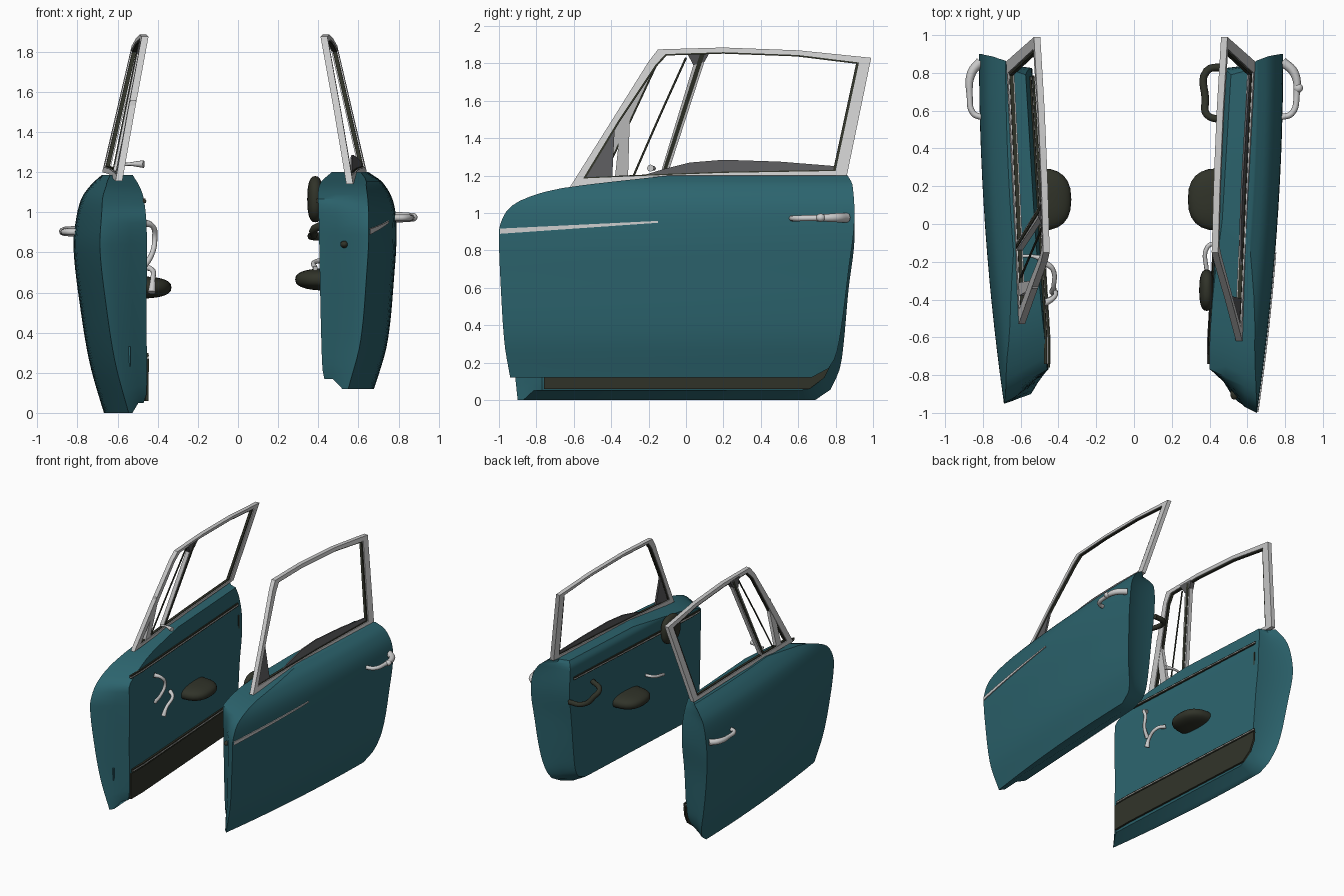
import bpy, bmesh, math
from mathutils import Vector

if "Cube" in bpy.data.objects:
    bpy.data.objects.remove(bpy.data.objects["Cube"])


def material(name, rgb):
    m = bpy.data.materials.new(name)
    m.diffuse_color = (*rgb, 1)
    m.use_nodes = True
    m.node_tree.nodes["Principled BSDF"].inputs["Base Color"].default_value = m.diffuse_color
    return m


TEAL = material("teal paint", (0.025, 0.127, 0.155))
CHROME = material("light metal", (0.6, 0.6, 0.6))
DARK = material("dark olive trim", (0.03, 0.033, 0.022))
GREY = material("dark grey", (0.1, 0.1, 0.105))


def finish(name, bm, mat, angle=35):
    bmesh.ops.recalc_face_normals(bm, faces=bm.faces)
    me = bpy.data.meshes.new(name)
    bm.to_mesh(me)
    bm.free()
    me.materials.append(mat)
    ob = bpy.data.objects.new(name, me)
    bpy.context.collection.objects.link(ob)
    bpy.ops.object.select_all(action='DESELECT')
    ob.select_set(True)
    bpy.context.view_layer.objects.active = ob
    bpy.ops.object.shade_smooth_by_angle(angle=math.radians(angle))


def interp(tab, z):
    # smooth curve through (z, value) pairs
    z = min(max(z, tab[0][0]), tab[-1][0])
    n = len(tab)
    i = next(k for k in range(n - 1) if z <= tab[k + 1][0])

    def slope(k):
        a, b = tab[max(k - 1, 0)], tab[min(k + 1, n - 1)]
        return (b[1] - a[1]) / (b[0] - a[0])
    h = tab[i + 1][0] - tab[i][0]
    t = (z - tab[i][0]) / h
    return ((2*t**3 - 3*t*t + 1) * tab[i][1] + (t**3 - 2*t*t + t) * h * slope(i)
            + (3*t*t - 2*t**3) * tab[i + 1][1] + (t**3 - t*t) * h * slope(i + 1))


def box(name, x, y, z, mat):
    bm = bmesh.new()
    bmesh.ops.create_cube(bm, size=1)
    for v in bm.verts:
        v.co = Vector([(r[0] + r[1]) / 2 + c * (r[1] - r[0]) for c, r in zip(v.co, (x, y, z))])
    finish(name, bm, mat)


def blob(name, c, r, mat, p=1.0):
    bm = bmesh.new()
    bmesh.ops.create_uvsphere(bm, u_segments=24, v_segments=14, radius=1)
    for v in bm.verts:
        v.co = Vector([c[i] + r[i] * math.copysign(abs(v.co[i]) ** p, v.co[i]) for i in range(3)])
    finish(name, bm, mat, 60)


def tube(name, pts, rad, mat, taper=None):
    cu = bpy.data.curves.new(name, 'CURVE')
    cu.dimensions = '3D'
    cu.bevel_depth = rad
    cu.bevel_resolution = 2
    cu.use_fill_caps = True
    cu.resolution_u = 5
    sp = cu.splines.new('BEZIER')
    sp.bezier_points.add(len(pts) - 1)
    for i, (b, p) in enumerate(zip(sp.bezier_points, pts)):
        b.co = p
        b.handle_left_type = b.handle_right_type = 'AUTO'
        b.radius = taper[i] if taper else 1
    cu.materials.append(mat)
    ob = bpy.data.objects.new(name, cu)
    bpy.context.collection.objects.link(ob)
    bpy.ops.object.select_all(action='DESELECT')
    ob.select_set(True)
    bpy.context.view_layer.objects.active = ob
    bpy.ops.object.convert(target='MESH')


def plate(name, pts, xf, half, mat):
    # flat polygon in y,z laid on the leaning surface xf(y, z)
    bm = bmesh.new()
    a = [bm.verts.new((xf(y, z) - half, y, z)) for y, z in pts]
    b = [bm.verts.new((xf(y, z) + half, y, z)) for y, z in pts]
    bm.faces.new(a)
    bm.faces.new(b)
    for i in range(len(a)):
        j = (i + 1) % len(a)
        bm.faces.new((a[i], a[j], b[j], b[i]))
    finish(name, bm, mat)


def ring(name, outer, inner, xf, half, mat):
    bm = bmesh.new()
    loops = [[bm.verts.new((xf(y, z) + s * half, y, z)) for y, z in L]
             for L, s in ((outer, 1), (inner, 1), (inner, -1), (outer, -1))]
    n = len(outer)
    for k in range(4):
        p, q = loops[k], loops[(k + 1) % 4]
        for i in range(n):
            j = (i + 1) % n
            bm.faces.new((p[i], p[j], q[j], q[i]))
    finish(name, bm, mat)


def skin_x(D, y, z):
    return interp(D["out"], z) - 0.0385 * (0.9 - y) ** 2


def inner_x(D, y, z):
    return interp(D["inn"], z) + 0.06 * max(0, y + 0.6)


def lean_x(D, y, z):
    return D["s"] * (D["lean"] + 0.055 * y - (0.215 + 0.03 * y) * (z - 1.17))


def door_body(D):
    # plan sections stacked from sill to beltline
    bm = bmesh.new()
    z0, z1 = D["out"][0][0], D["out"][-1][0]
    rows = []
    for k in range(33):
        z = z0 + (z1 - z0) * (1 - (1 - k / 32) ** 1.5)
        yf, yr = interp(D["front"], z), interp(D["rear"], z)
        yi, yb = max(-0.77, yf + 0.12), yr - 0.075
        xi, xb = inner_x(D, yi, z), inner_x(D, yb, z)
        xo, xr = skin_x(D, yf, z), skin_x(D, yr, z)
        up = 0.05 * max(0, 1 - (z - z0) / 0.2)  # inner box sits above the skin lip
        pts = [(xi, yi, up), (xi + 0.35 * (xo - xi), yi + 0.35 * (yf - yi), up),
               (xi + 0.75 * (xo - xi), yf + 0.03, 0)]
        pts += [(skin_x(D, y, z), y, 0) for y in (yf + (yr - yf) * i / 14 for i in range(15))]
        pts += [(xr - 0.45 * (xr - xb), yr - 0.055, 0), (xb, yb, up)]
        rows.append([bm.verts.new((D["s"] * x, y, z + d)) for x, y, d in pts])
    n = len(rows[0])
    for a, b in zip(rows, rows[1:]):
        for i in range(n):
            j = (i + 1) % n
            bm.faces.new((a[i], a[j], b[j], b[i]))
    bm.faces.new(rows[0])
    bm.faces.new(rows[-1])
    finish(D["n"] + "_door_body", bm, TEAL)


RIGHT = dict(n="right", s=1, sill=0.12, lean=0.585, rest=0.665, grip=0.975, reach=0.085,
    out=[(.12, .68), (.35, .745), (.7, .78), (.9, .79), (1.05, .775), (1.15, .72), (1.2, .65)],
    front=[(.12, -.94), (.3, -.97), (.6, -.99), (.88, -1), (.95, -.99), (1.04, -.93), (1.1, -.8), (1.14, -.62), (1.2, -.1)],
    rear=[(.12, .67), (.15, .74), (.21, .79), (.35, .825), (.7, .87), (.95, .9), (1.15, .89), (1.2, .865)],
    inn=[(.12, .43), (.2, .42), (.95, .403), (1.15, .403), (1.2, .43)],
    outer=[(-.62, 1.14), (-.4, 1.49), (-.2, 1.81), (-.15, 1.875), (.2, 1.885), (.6, 1.87), (.99, 1.83), (.86, 1.2), (.2, 1.19), (-.2, 1.17)],
    inner=[(-.55, 1.185), (-.365, 1.49), (-.165, 1.79), (-.11, 1.85), (.2, 1.86), (.6, 1.845), (.925, 1.805), (.8, 1.225), (.2, 1.215), (-.2, 1.2)])
LEFT = dict(n="left", s=-1, sill=0.0, lean=0.62, rest=0.625, grip=0.905, reach=0.065,
    out=[(0, .67), (.25, .74), (.55, .79), (.82, .82), (.95, .81), (1.07, .78), (1.14, .73), (1.185, .68)],
    front=[(0, -.9), (.2, -.92), (.5, -.94), (.82, -.95), (.9, -.94), (1, -.88), (1.07, -.75), (1.13, -.55), (1.185, -.15)],
    rear=[(0, .69), (.03, .75), (.1, .795), (.2, .83), (.6, .87), (.85, .9), (1.1, .89), (1.185, .865)],
    inn=[(0, .47), (.06, .456), (.5, .456), (.96, .457), (1.185, .49)],
    outer=[(-.53, 1.155)] + [(-.36, 1.5)] + RIGHT["outer"][2:],
    inner=[(-.45, 1.19), (-.3, 1.5)] + RIGHT["inner"][2:])

for D in (RIGHT, LEFT):
    s, n, z0 = D["s"], D["n"], D["sill"]

    def lean(y, z):
        return lean_x(D, y, z)

    def inside(y, z):
        return s * (inner_x(D, y, z) - 0.002)

    door_body(D)
    ring(n + "_window_frame", D["outer"], D["inner"], lean, 0.017, CHROME)
    # dark rubber seal along the inner edge of the frame
    c = (0.2, 1.5)
    seal = [tuple(v + 0.022 * (m - v) for v, m in zip(p, c)) for p in D["inner"]]
    ring(n + "_window_seal", D["inner"], seal, lean, 0.01, DARK)
    # waist strip, and kick panel on the left door only
    strips = [("waist", 1.045, -.6, .78)]
    if D is LEFT:
        plate("left_kick_panel", [(-.76, .06), (-.6, .06), (.66, .06), (.74, .12), (.78, .2),
                                  (.785, .27), (-.6, .27), (-.76, .27)], inside, 0.008, DARK)
        strips.append(("kick", 0.275, -.6, .785))
    for tag, z, y0, y1 in strips:
        for part, dz, w, half, mat in (("strip", 0, .024, .007, DARK), ("bead", .008, .006, .01, CHROME)):
            plate(f"{n}_{tag}_{part}", [(-.74, z + dz), (y0, z + dz), (y1, z + dz), (y1, z + dz + w),
                                        (y0, z + dz + w), (-.74, z + dz + w)], inside, half, mat)
    # arm rest
    blob(n + "_arm_rest", (inside(0.13, D["rest"]), 0.13, D["rest"]), (0.165, 0.165, 0.055), DARK, 0.8)
    # outside handle
    g, r, hx = D["grip"], D["reach"], skin_x(D, 0.7, D["grip"]) - 0.01
    tube(n + "_outer_handle", [(s * (hx + a * r), y, g + b) for a, y, b in
         ((0, .565, -.003), (.7, .585, -.003), (1, .68, -.002), (.85, .8, 0), (.1, .86, 0))],
         0.02, CHROME, (.8, .8, .8, 1.2, 1.3))

# right door: glass edge, corner plate, side moulding, grip, crank, dark cushion, edge stop
rl = lambda y, z: lean_x(RIGHT, y, z)
plate("right_lowered_glass", [(-.3, 1.18), (-.12, 1.235), (.02, 1.27), (.2, 1.285), (.5, 1.275),
                              (.81, 1.25), (.81, 1.19)], rl, 0.005, GREY)
plate("right_corner_plate", [(-.58, 1.165), (-.38, 1.48), (-.395, 1.18)], rl, 0.008, GREY)
bm = bmesh.new()
prev = None
for i in range(19):
    y = -0.995 + 0.845 * i / 18
    zc, w = 0.903 + 0.05 * i / 18, 0.014 - 0.009 * i / 18
    cur = [bm.verts.new((skin_x(RIGHT, y, zc + d) + e, y, zc + d))
           for d, e in ((-w, -.003), (-w, .007), (w, .007), (w, -.003))]
    if prev:
        for k in range(3):
            bm.faces.new((prev[k], cur[k], cur[k + 1], prev[k + 1]))
    prev = cur
finish("right_side_moulding", bm, CHROME)
blob("right_handle_button", (.87, .72, .975), (.025, .025, .022), CHROME)
tube("right_pull_grip", [(.49, .83, .88), (.385, .81, .88), (.378, .66, .89), (.385, .58, .92), (.47, .55, .95)], 0.02, DARK)
tube("right_inner_crank", [(.44, -.1, .76), (.39, -.12, .755), (.385, -.26, .72)], 0.012, CHROME)
blob("right_dark_cushion", (.385, -.35, 1.065), (.04, .11, .115), DARK, 0.8)
blob("right_edge_stop", (.53, -.9, .84), (.02, .03, .018), DARK)

# left door: quarter window bars, latch, inner handles, hinge and lock slot
ll = lambda y, z: lean_x(LEFT, y, z)
plate("left_vent_post", [(-.38, 1.19), (-.31, 1.19), (-.3, 1.52), (-.34, 1.56)], ll, 0.014, CHROME)
plate("left_vent_divider", [(-.14, 1.2), (-.1, 1.2), (.115, 1.86), (.06, 1.86)], ll, 0.016, CHROME)
plate("left_divider_seal", [(-.13, 1.21), (-.11, 1.21), (.1, 1.85), (.075, 1.85)], ll, 0.02, DARK)
plate("left_divider_cap", [(.0, 1.865), (.13, 1.865), (.1, 1.81), (.04, 1.79)], ll, 0.019, GREY)
tube("left_vent_seal", [(ll(y, z), y, z) for y, z in ((-.28, 1.2), (-.14, 1.52), (.0, 1.83))], 0.006, DARK)
tube("left_vent_latch", [(-.59, -.17, 1.235), (-.54, -.17, 1.24), (-.47, -.19, 1.24)], 0.012, CHROME, (.7, .7, 1.6))
tube("left_inner_handle", [(-.475, -.42, .95), (-.425, -.39, .93), (-.415, -.36, .87), (-.43, -.39, .79), (-.475, -.41, .72)],
     0.013, CHROME, (1.5, 1, 1, 1, 1.2))
tube("left_window_crank", [(-.48, -.2, .73), (-.43, -.24, .715), (-.425, -.33, .66), (-.43, -.36, .6)],
     0.013, CHROME, (1.3, 1, 1, 1.5))
box("left_hinge", (-.57, -.535), (-.86, -.78), (.23, .33), TEAL)
box("left_lock_slot", (-.57, -.536), (.77, .785), (.86, .97), DARK)
